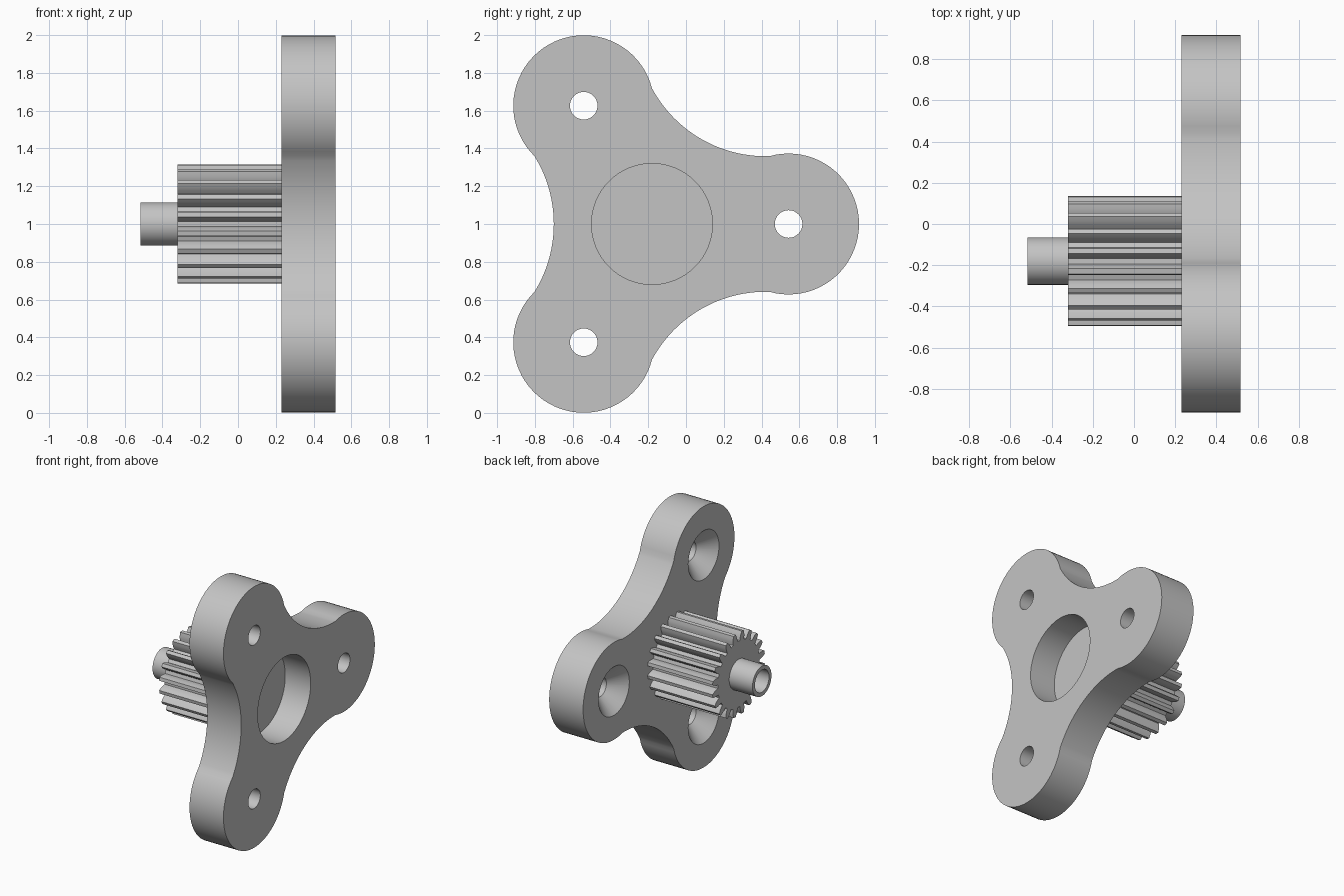
import bpy, bmesh
from math import radians, sin, cos, tau

cube = bpy.data.objects.get("Cube")
if cube:
    bpy.data.objects.remove(cube, do_unlink=True)

CY, CZ = -0.18, 1.0          # axis of the whole part, running along x
BACK, FACE = 0.23, 0.517     # the two sides of the plate

grey = bpy.data.materials.new("plain_grey")
grey.use_nodes = True
grey.diffuse_color = (0.55, 0.55, 0.55, 1)
grey.node_tree.nodes["Principled BSDF"].inputs["Base Color"].default_value = grey.diffuse_color


def finish(name, bm):
    bmesh.ops.remove_doubles(bm, verts=bm.verts, dist=1e-5)
    bmesh.ops.recalc_face_normals(bm, faces=bm.faces)
    mesh = bpy.data.meshes.new(name)
    bm.to_mesh(mesh)
    bm.free()
    mesh.materials.append(grey)
    obj = bpy.data.objects.new(name, mesh)
    bpy.context.collection.objects.link(obj)
    return obj


def prism(name, outline, x0, x1):
    """Extrude a (y, z) outline, given about the axis, along x."""
    bm = bmesh.new()
    face = bm.faces.new([bm.verts.new((x0, CY + y, CZ + z)) for y, z in outline])
    out = bmesh.ops.extrude_face_region(bm, geom=[face])["geom"]
    verts = [v for v in out if isinstance(v, bmesh.types.BMVert)]
    bmesh.ops.translate(bm, verts=verts, vec=(x1 - x0, 0, 0))
    return finish(name, bm)


def lathe(name, profile, y=0, z=0, steps=64):
    """Spin an (x, radius) profile about a line along x."""
    bm = bmesh.new()
    verts = [bm.verts.new((x, CY + y + r, CZ + z)) for x, r in profile]
    edges = [bm.edges.new(pair) for pair in zip(verts, verts[1:])]
    bmesh.ops.spin(bm, geom=verts + edges, cent=(0, CY + y, CZ + z),
                   axis=(1, 0, 0), angle=tau, steps=steps)
    return finish(name, bm)


def polar(r, deg, y=0, z=0):
    return (y + r * cos(radians(deg)), z + r * sin(radians(deg)))


def arc(centre, r, start, end, n):
    return [polar(r, start + (end - start) * i / n, *centre) for i in range(n + 1)]


def smooth(obj):
    bpy.ops.object.select_all(action="DESELECT")
    obj.select_set(True)
    bpy.context.view_layer.objects.active = obj
    bpy.ops.object.shade_smooth_by_angle(angle=radians(30))


# Three-lobed plate: round lobes joined by hollow arcs
LOBE = 0.723
outline = []
for a in (0, 120, 240):
    outline += arc(polar(LOBE, a), 0.373, a - 105.7, a + 105.7, 40)
    outline += arc(polar(1.203, a + 60), 0.683, a + 271.7, a + 208.3, 28)[1:-1]
plate = prism("lobed_plate", outline, BACK, FACE)

# Cutters: blind centre recess and three countersunk holes
floor = FACE - 0.215
cutters = [lathe("recess_cutter", [(floor, 0), (floor, 0.32), (0.6, 0.32), (0.6, 0)], steps=96)]
screw = [(0.22, 0), (0.22, 0.196), (0.345, 0.073), (0.6, 0.073), (0.6, 0)]
for a in (0, 120, 240):
    cutters.append(lathe("screw_hole_cutter", screw, *polar(LOBE, a), steps=48))

bpy.context.view_layer.objects.active = plate
for cutter in cutters:
    cutter.hide_render = True
    mod = plate.modifiers.new("cut", "BOOLEAN")
    mod.operation, mod.solver, mod.object = "DIFFERENCE", "EXACT", cutter
    bpy.ops.object.modifier_apply(modifier=mod.name)
    bpy.data.objects.remove(cutter, do_unlink=True)
smooth(plate)

# Pinion with straight teeth
TEETH = 20
tooth = [(0.253, -6), (0.275, -5.2), (0.295, -4.2), (0.318, -2.3)]
tooth += [(r, -d) for r, d in reversed(tooth)]
teeth = [polar(r, (k + 0.5) * 360 / TEETH + d) for k in range(TEETH) for r, d in tooth]
smooth(prism("pinion_gear", teeth, -0.32, BACK + 0.01))

# Hollow shaft end
smooth(lathe("shaft_end", [(-0.31, 0), (-0.31, 0.115), (-0.517, 0.115),
                           (-0.517, 0.085), (-0.325, 0.085), (-0.325, 0)]))
